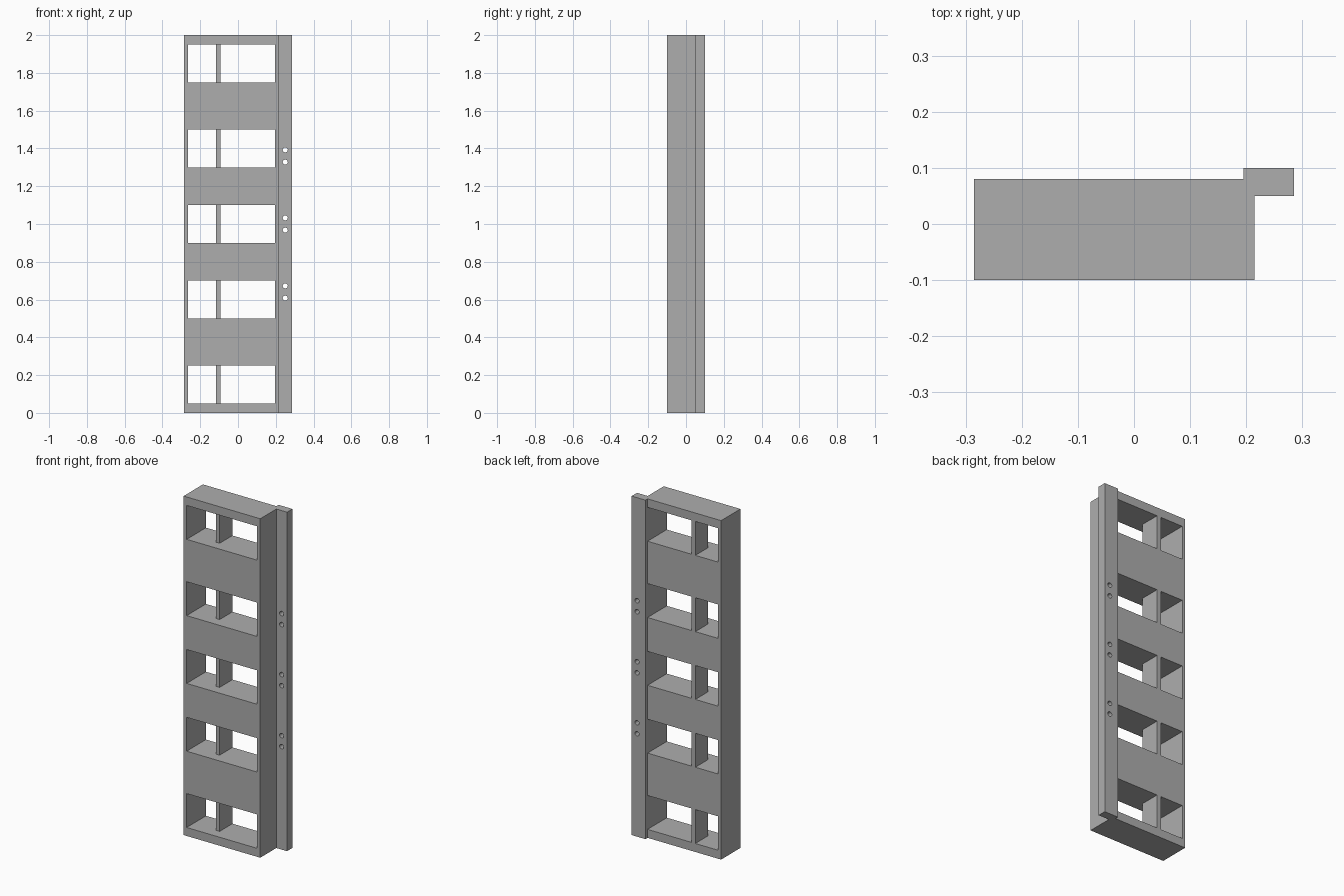
import bpy, bmesh
from mathutils import Matrix, Vector

cube = bpy.data.objects.get("Cube")
if cube:
    bpy.data.objects.remove(cube, do_unlink=True)

grey = bpy.data.materials.new("plain_grey")
grey.use_nodes = True
grey.diffuse_color = (0.42, 0.42, 0.42, 1)
grey.node_tree.nodes["Principled BSDF"].inputs["Base Color"].default_value = (0.42, 0.42, 0.42, 1)


def add_box(bm, low, high):
    low, high = Vector(low), Vector(high)
    matrix = Matrix.Translation((low + high) / 2) @ Matrix.Diagonal((*(high - low), 1))
    bmesh.ops.create_cube(bm, size=1, matrix=matrix)


def make_object(name, bm):
    mesh = bpy.data.meshes.new(name)
    bm.to_mesh(mesh)
    bm.free()
    mesh.materials.append(grey)
    obj = bpy.data.objects.new(name, mesh)
    bpy.context.collection.objects.link(obj)
    return obj


def make_box(name, low, high):
    bm = bmesh.new()
    add_box(bm, low, high)
    return make_object(name, bm)


def cut(target, bm):
    # Apply a difference and discard the cutter
    cutter = make_object("cutter", bm)
    cutter.hide_render = True
    mod = target.modifiers.new("cut", 'BOOLEAN')
    mod.operation = 'DIFFERENCE'
    mod.solver = 'EXACT'
    mod.object = cutter
    bpy.context.view_layer.objects.active = target
    bpy.ops.object.modifier_apply(modifier=mod.name)
    bpy.data.objects.remove(cutter, do_unlink=True)


FRONT, BACK = -0.10, 0.08
LEFT, RIGHT = -0.285, 0.215
WALL = 0.02
openings = [(0.05, 0.25), (0.5, 0.7), (0.9, 1.1), (1.3, 1.5), (1.75, 1.95)]

# Frame with five through openings
frame = make_box("frame", (LEFT, FRONT, 0), (RIGHT, BACK, 2))
bm = bmesh.new()
for bottom, top in openings:
    add_box(bm, (LEFT + WALL, FRONT - 0.1, bottom), (RIGHT - WALL, BACK + 0.1, top))
cut(frame, bm)

# Upright divider in each opening, set back from the front
for i, (bottom, top) in enumerate(openings):
    make_box(f"divider_{i + 1}", (-0.117, -0.04, bottom), (-0.092, BACK, top))

# Mounting flange with three pairs of screw holes
flange = make_box("mounting_flange", (RIGHT - WALL, 0.05, 0), (0.285, 0.10, 2))
bm = bmesh.new()
for centre in (0.64, 1.0, 1.36):
    for offset in (-0.0325, 0.0325):
        matrix = Matrix.Translation((0.25, 0.075, centre + offset)) @ Matrix.Rotation(1.5707963, 4, 'X')
        bmesh.ops.create_cone(bm, cap_ends=True, segments=24, radius1=0.0135,
                              radius2=0.0135, depth=0.2, matrix=matrix)
cut(flange, bm)
